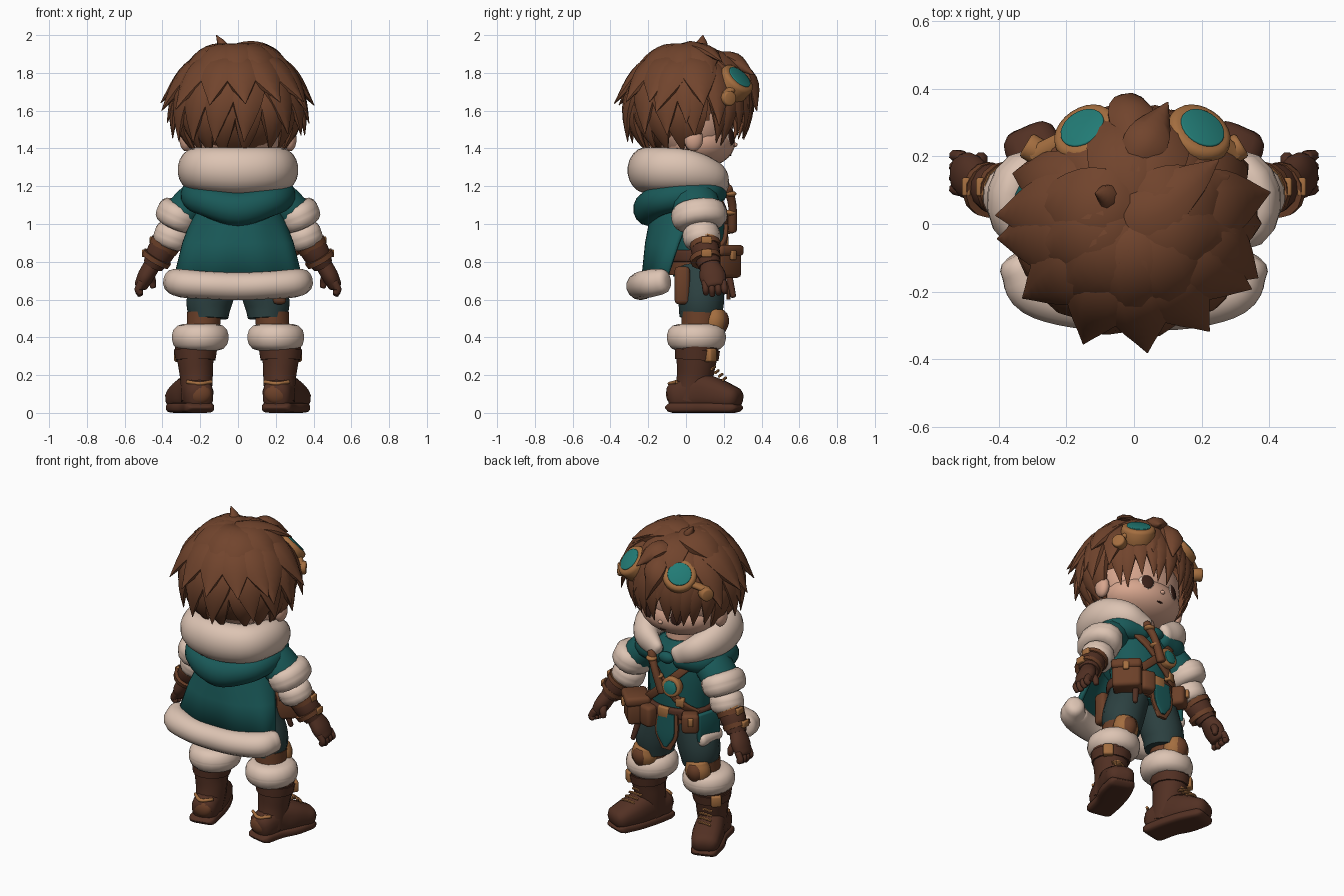
import bpy, bmesh, random
from math import sin, cos, pi, radians
from mathutils import Vector, Matrix, Euler

random.seed(4)
if "Cube" in bpy.data.objects:
    bpy.data.objects.remove(bpy.data.objects["Cube"])


def material(name, *rgb):
    m = bpy.data.materials.new(name)
    m.use_nodes = True
    m.diffuse_color = (*rgb, 1)
    m.node_tree.nodes["Principled BSDF"].inputs["Base Color"].default_value = (*rgb, 1)
    return m


HAIR = material("hair brown", .165, .058, .026)
DARK = material("dark leather", .085, .03, .017)
LEATHER = material("mid leather", .15, .052, .022)
TEAL = material("teal cloth", .01, .1, .098)
LENS = material("lens teal", .016, .2, .18)
FUR = material("cream fur", .72, .55, .45)
SKIN = material("skin", .68, .38, .27)
TAN = material("tan trim", .37, .155, .05)
SHORTS = material("slate cloth", .025, .052, .052)
EYE = material("eye brown", .04, .014, .009)
Y, Z = Vector((0, 1, 0)), Vector((0, 0, 1))


def make(name, bm, mat, mirror=False, thick=0):
    bmesh.ops.recalc_face_normals(bm, faces=bm.faces)
    mesh = bpy.data.meshes.new(name)
    bm.to_mesh(mesh)
    bm.free()
    mesh.materials.append(mat)
    mesh.shade_smooth()
    mesh.set_sharp_from_angle(angle=radians(50))
    ob = bpy.data.objects.new(name, mesh)
    bpy.context.collection.objects.link(ob)
    if thick:
        ob.modifiers.new("thickness", "SOLIDIFY").thickness = thick
    if mirror:
        ob.modifiers.new("mirror", "MIRROR")
    return ob


def spline(pts, n=5):
    # Catmull-Rom through points of the form (x, y, z, width, height)
    v = [Vector(p) for p in pts]
    v = [v[0] * 2 - v[1]] + v + [v[-1] * 2 - v[-2]]
    out = []
    for a, b, c, d in zip(v, v[1:], v[2:], v[3:]):
        for t in (k / n for k in range(n)):
            out.append((b * 2 + (c - a) * t + (a * 2 - b * 5 + c * 4 - d) * t * t
                        + (b * 3 - a - c * 3 + d) * t ** 3) * .5)
    return out + [v[-2]]


def tube(bm, pts, ups, sides=14, q=1, cap=0, closed=False):
    # sweep an ellipse (q=1) or rounded box (small q) along the points
    P = [Vector(p[:3]) for p in pts]
    last, rings = len(P) - 1, []
    for i, p in enumerate(pts):
        a, b = (P[i - 1], P[(i + 1) % len(P)]) if closed else (P[max(i - 1, 0)], P[min(i + 1, last)])
        t = (b - a).normalized()
        s = t.cross(ups[i]).normalized()
        n = s.cross(t)
        ring = [(P[i], s, n, p[3], p[4])]
        if cap and i in (0, last):
            sign = -1 if i == 0 else 1
            for k in (pi / 6, pi / 3, pi / 2):
                less = cap * (1 - cos(k))
                ring.append((P[i] + t * sign * cap * sin(k), s, n, p[3] - less, p[4] - less))
            if i == 0:
                ring.reverse()
        rings += ring
    power = lambda c: abs(c) ** q * (1 if c > 0 else -1)
    angles = [2 * pi * (k + .5) / sides for k in range(sides)]
    loops = [[bm.verts.new(c + s * max(w, .002) * power(cos(a)) + n * max(h, .002) * power(sin(a)))
              for a in angles] for c, s, n, w, h in rings]
    for a, b in zip(loops, loops[1:] + (loops[:1] if closed else [])):
        for k in range(sides):
            j = (k + 1) % sides
            bm.faces.new((a[k], a[j], b[j], b[k]))
    if not closed:
        bm.faces.new(loops[0])
        bm.faces.new(loops[-1])


def sweep(name, pts, mat, up=Z, mirror=False, closed=False, **options):
    bm = bmesh.new()
    path = pts if closed else spline(pts)
    tube(bm, path, [up] * len(path), closed=closed, **options)
    return make(name, bm, mat, mirror)


def both(half):
    return half + [(-p[0], *p[1:]) for p in reversed(half[:-1])]


def hoop(cx, cy, z, rx, ry, w, h):
    return [(cx + rx * cos(a), cy + ry * sin(a), z, w, h) for a in (pi * k / 16 for k in range(32))]


def ball(name, loc, size, mat, mirror=False, rot=(0, 0, 0)):
    bm = bmesh.new()
    m = Matrix.LocRotScale(Vector(loc), Euler([radians(r) for r in rot]), Vector(size))
    bmesh.ops.create_uvsphere(bm, u_segments=24, v_segments=16, radius=1, matrix=m)
    return make(name, bm, mat, mirror)


def box(name, loc, size, mat, mirror=False, yaw=0, bevel=.02):
    bm = bmesh.new()
    bmesh.ops.create_cube(bm, size=1, matrix=Matrix.Diagonal((*size, 1)))
    bmesh.ops.bevel(bm, geom=bm.edges[:], offset=bevel, segments=2, affect="EDGES", profile=.5)
    bm.transform(Matrix.LocRotScale(Vector(loc), Euler((0, 0, radians(yaw))), None))
    return make(name, bm, mat, mirror)


def disc(name, loc, normal, radius, depth, mat, bevel=.01):
    bm = bmesh.new()
    bmesh.ops.create_cone(bm, cap_ends=True, segments=24, radius1=radius, radius2=radius, depth=depth)
    rims = [e for e in bm.edges if abs(e.verts[0].co.z - e.verts[1].co.z) < depth / 2]
    bmesh.ops.bevel(bm, geom=rims, offset=bevel, segments=2, affect="EDGES", profile=.5)
    bm.transform(Matrix.Translation(loc) @ Vector(normal).to_track_quat("Z", "Y").to_matrix().to_4x4())
    return make(name, bm, mat)


# Head and face
ball("head", (0, .03, 1.54), (.265, .22, .23), SKIN)
ball("cheeks", (0, .06, 1.43), (.245, .2, .138), SKIN)
ball("ears", (.275, .04, 1.45), (.035, .05, .065), SKIN, True)
ball("nose", (0, .258, 1.42), (.015, .015, .012), SKIN)
ball("eye_whites", (.1, .23, 1.465), (.046, .012, .05), FUR, True, (8, 0, -27))
ball("irises", (.098, .235, 1.465), (.038, .012, .047), EYE, True, (8, 0, -27))
ball("mouth", (0, .234, 1.365), (.022, .006, .005), EYE)
sweep("neck", [(0, .04, 1.15, .1, .1), (0, .04, 1.35, .09, .09)], SKIN, Y)

# Hair cap, open at the face, with layered pointed locks
CENTRE, SIZE = Vector((0, .02, 1.62)), Vector((.285, .28, .275))
cap = bmesh.new()
bmesh.ops.create_uvsphere(cap, u_segments=32, v_segments=24, radius=1,
                          matrix=Matrix.LocRotScale(CENTRE, None, SIZE))
low = [v for v in cap.verts if v.co.z < 1.4 + max(v.co.y + .1, 0) * .6]
bmesh.ops.delete(cap, geom=low, context="VERTS")
make("hair_cap", cap, HAIR)
hair = bmesh.new()


def lock(azimuth, start, end, width, lift, twist=0):
    pts, ups = [], []
    for t in (k / 9 for k in range(10)):
        a, e = radians(azimuth + twist * t), radians(start + (end - start) * t)
        d = Vector((cos(e) * cos(a), cos(e) * sin(a), sin(e)))
        w = width * sin(pi * (.25 + .75 * t))
        pts.append((*(CENTRE + SIZE * d * (1 + lift * t ** 3 + .07 * sin(pi * t))), w, w * .5))
        ups.append(d)
    tube(hair, pts, ups, sides=8)


def layer(first, last, count, start, end, width, lift, jitter=5):
    for k in range(count):
        r = random.uniform(-1, 1)
        lock(first + (last - first) * k / (count - 1), start, end + r * jitter, width, lift, r * 12)


layer(174, 366, 10, 25, -49, .08, .2)
layer(183, 357, 8, 50, -27, .1, .36)
layer(172, 368, 9, 65, 0, .115, .44)
layer(165, 375, 7, 88, 28, .13, .27)
layer(-4, 30, 2, 60, -14, .09, .36)
layer(150, 184, 2, 60, -14, .09, .36)
layer(48, 132, 7, 70, -31, .075, .2)
layer(72, 108, 3, 85, 0, .1, .22)
layer(12, 45, 3, 50, -37, .065, .18)
layer(135, 168, 3, 50, -37, .065, .18)
crown = [[(-.06, .05, 1.88, .05, .04), (-.08, .08, 1.94, .04, .03), (-.115, .09, 2, .002, .002)],
         [(-.1, .08, 1.87, .05, .03), (.04, .04, 1.92, .09, .045), (.16, .12, 1.91, .06, .03),
          (.25, .19, 1.86, .003, .003)],
         [(-.02, .16, 1.87, .04, .03), (.04, .25, 1.86, .07, .05), (.1, .36, 1.79, .003, .003)],
         [(.0, .24, 1.84, .05, .04), (-.01, .335, 1.76, .07, .045), (.02, .375, 1.6, .003, .003)]]
for path in map(spline, crown):
    tube(hair, path, [Z + Y * .2] * len(path), sides=8)
make("hair_locks", hair, HAIR)

# Goggles pushed up on the hair
for side, x in (("left", -.13), ("right", .18)):
    s = 1 if x > 0 else -1
    c, n = Vector((x, .25, 1.74)), Vector((s * .4, .6, .65)).normalized()
    disc(f"goggle_{side}_frame", c, n, .1, .11, TAN, .02)
    disc(f"goggle_{side}_lens", c + n * .055, n, .07, .012, LENS, .004)
    disc(f"goggle_{side}_knob", (s * .295, .22, 1.665), (s, .6, 0), .04, .06, TAN)
    sweep(f"goggle_{side}_strap", [(x + s * .05, .26, 1.73, .03, .02), (s * .3, .2, 1.68, .03, .02)], TAN)

# Torso, hood and fur collar
sweep("torso", [(0, .06, .72, .18, .13), (0, .06, .85, .19, .14), (0, .05, 1.05, .2, .15),
                (0, .04, 1.18, .18, .14), (0, .04, 1.26, .1, .1)], TEAL, Y, sides=24)
sweep("hood", both([(.08, .17, 1.17, .05, .06), (.2, .12, 1.17, .065, .075), (.235, -.02, 1.15, .07, .075),
                    (.17, -.15, 1.12, .08, .08), (0, -.2, 1.08, .08, .09)]), TEAL, cap=.04)
sweep("fur_collar", both([(.08, .19, 1.2, .04, .06), (.18, .14, 1.25, .075, .085), (.23, .0, 1.285, .09, .11),
                          (.175, -.16, 1.29, .1, .117), (0, -.21, 1.285, .1, .122)]), FUR, sides=20, cap=.035)

# Cape with a fur hem
cape = bmesh.new()
rows = [(1.2, .18, -.16, .04), (1.05, .24, -.19, .02), (.9, .295, -.22, -.04), (.7, .345, -.24, -.11)]
grid = [[cape.verts.new((rx * sin(a), front + (back - front) * cos(a) + .01 * cos(a * 8) * (1.2 - z), z))
         for a in (pi * (k / 32 - .5) for k in range(33))] for z, rx, back, front in rows]
for a, b in zip(grid, grid[1:]):
    for k in range(32):
        cape.faces.new((a[k], a[k + 1], b[k + 1], b[k]))
make("cape", cape, TEAL, thick=.025)
sweep("cape_fur_hem", both([(.34, -.13, .695, .06, .068), (.29, -.195, .685, .08, .075),
                            (.15, -.235, .675, .078, .073), (0, -.24, .67, .075, .073)]), FUR, cap=.04)

# Arms
sweep("sleeves", [(.14, .04, 1.17, .09, .1), (.23, .05, 1.12, .1, .125), (.315, .065, 1.03, .1, .125)], TEAL, Y, True)
sweep("upper_fur_cuffs", [(.31, .068, 1.06, .12, .148), (.323, .072, 1.03, .12, .148)], FUR, Y, True, cap=.05)
sweep("lower_fur_cuffs", [(.342, .08, .95, .1, .1), (.353, .085, .92, .1, .1)], FUR, Y, True, cap=.045)
sweep("bracers", [(.36, .09, .93, .07, .075), (.41, .105, .85, .075, .075), (.45, .125, .78, .055, .06)],
      DARK, Y, True)
for k, (x, z) in enumerate(((.39, .885), (.432, .815))):
    sweep(f"bracer_straps_{k}", [(x - .007, .1, z + .012, .083, .083), (x + .007, .105, z - .012, .08, .08)],
          LEATHER, Y, True)
    box(f"bracer_buckles_{k}", (x + .065, .11, z + .03), (.025, .055, .04), TAN, True, bevel=.006)
sweep("bracer_trims", [(.374, .098, .91, .08, .08), (.378, .098, .903, .08, .08)], TAN, Y, True)
sweep("gloves", [(.45, .125, .79, .045, .05), (.485, .14, .73, .045, .07), (.51, .15, .68, .038, .062)],
      DARK, Y, True, cap=.02)
for k in range(4):
    y = .1 + .033 * k
    sweep(f"fingers_{k}", [(.51, y, .69, .022, .019), (.528, y + .004, .655, .021, .018),
                           (.518, y + .006, .627 + .008 * abs(k - 1), .018, .016)], DARK, Y, True, sides=8, cap=.01)
sweep("thumbs", [(.47, .16, .74, .025, .025), (.455, .19, .7, .022, .022), (.45, .195, .67, .017, .017)],
      DARK, Y, True, sides=8, cap=.01)

# Legs and boots
sweep("shorts", [(.155, .075, .5, .105, .11), (.15, .08, .6, .125, .122), (.1, .07, .76, .12, .13)], SHORTS, Y, True)
sweep("knees", [(.185, .07, .42, .09, .095), (.18, .075, .53, .092, .1)], LEATHER, Y, True)
sweep("knee_pads", [(.19, .14, .435, .075, .06), (.19, .15, .485, .08, .068), (.185, .15, .53, .07, .06)],
      TAN, Y, True, cap=.012)
sweep("knee_pad_plates", [(.193, .158, .45, .052, .055), (.193, .168, .485, .058, .06), (.19, .165, .515, .05, .055)],
      LEATHER, Y, True, cap=.012)
sweep("leg_fur_cuffs", [(.2, .055, .39, .152, .158), (.2, .055, .41, .152, .158)], FUR, Y, True, sides=20, cap=.06)
sweep("boot_shafts", [(.22, .02, .06, .08, .09), (.22, .045, .18, .088, .095), (.225, .055, .27, .097, .105),
                      (.225, .06, .35, .112, .115)], DARK, Y, True)
sweep("boot_straps", [(.225, .057, .28, .108, .115), (.225, .06, .335, .117, .12)], DARK, Y, True)
sweep("boot_feet", [(.205, -.045, .09, .077, .08), (.23, .06, .11, .082, .1), (.265, .15, .1, .09, .088),
                    (.305, .24, .08, .084, .063)], DARK, Z, True, q=.75, cap=.05)
sweep("boot_soles", [(.205, -.065, .028, .08, .028), (.23, .05, .028, .083, .028), (.27, .15, .028, .092, .028),
                     (.305, .25, .028, .08, .028)], DARK, Z, True, q=.5, cap=.04, sides=16)
sweep("boot_heel_trims", [(.14, -.05, .165, .008, .01), (.205, -.085, .155, .012, .01),
                          (.27, -.05, .165, .008, .01)], TAN, Z, True)
ball("boot_heel_patches", (.205, -.07, .1), (.065, .036, .055), LEATHER, True)
for k in range(4):
    x, y, z = .24 + .011 * k, .135 + .02 * k, .245 - .019 * k
    sweep(f"boot_laces_{k}", [(x - .045, y, z - .014, .008, .008), (x, y + .016, z - .002, .008, .008),
                              (x + .04, y, z - .014, .008, .008)], TAN, Z, True, sides=6)
box("boot_buckles", (.3, .125, .305), (.06, .06, .07), TAN, True, -40, .01)

# Waist wrap, belt, pouches and tabard
sweep("waist_wrap", [(0, .06, .73, .21, .15), (0, .06, .84, .198, .15)], LEATHER, Y, sides=24)
sweep("belt", hoop(0, .06, .83, .2, .155, .018, .032), DARK, closed=True, q=.5)
box("belt_buckle", (0, .222, .83), (.075, .03, .07), TAN, bevel=.008)
box("right_hip_pouch", (.21, .19, .8), (.17, .14, .17), LEATHER, yaw=-45)
box("right_pouch_flap", (.217, .197, .86), (.18, .15, .06), LEATHER, yaw=-45)
box("right_pouch_clasp", (.27, .25, .835), (.035, .02, .05), TAN, yaw=-45, bevel=.006)
box("right_hanging_pouch", (.22, -.02, .675), (.07, .08, .2), LEATHER)
box("right_small_pouch", (.1, .235, .79), (.09, .08, .13), LEATHER, yaw=-15)
box("left_hip_pouch", (-.17, .2, .8), (.1, .09, .12), LEATHER, yaw=35)
box("left_pouch_clasp", (-.2, .24, .82), (.03, .025, .05), TAN, yaw=35, bevel=.006)
box("left_coat_flap", (-.23, .1, .76), (.03, .16, .18), TEAL, yaw=-15, bevel=.01)
sweep("left_flap_fur", [(-.235, .02, .68, .035, .04), (-.22, .15, .68, .035, .04)], FUR, cap=.025)
sweep("scabbard", [(.17, .22, .76, .02, .02), (.2, .25, .62, .015, .015)], DARK, Y, cap=.01)
for name, grow, y, mat in (("tabard_trim", .02, .215, LEATHER), ("tabard", 0, .225, TEAL)):
    sweep(name, [(-.02, y, .83, .055 + grow, .01), (-.02, y + .01, .7, .06 + grow, .01),
                 (-.02, y + .01, .62 - grow, .012 + grow, .01)], mat, Y, q=.4)

# Chest harness
for s, name in ((1, "harness_right"), (-1, "harness_left")):
    sweep(name, [(s * .17, .15, 1.17, .024, .01), (s * .08, .2, 1.08, .024, .012), (0, .212, 1, .024, .012),
                 (-s * .11, .2, .9, .024, .012), (-s * .18, .14, .84, .024, .01)], LEATHER, Y, q=.5)
sweep("dagger_handle", [(.09, .22, 1.19, .026, .026), (.05, .245, 1.1, .022, .022), (.0, .245, .97, .028, .025)],
      LEATHER, Y, cap=.012)
for k, z in enumerate((1.16, 1.06)):
    ball(f"dagger_band_{k}", (.08 - .045 * k, .235, z), (.033, .032, .016), TAN)
disc("chest_dial", (-.06, .225, 1.01), (-.1, 1, .1), .062, .05, TAN)
disc("chest_dial_glass", (-.063, .25, 1.012), (-.1, 1, .1), .042, .01, LENS, .003)
box("harness_buckle", (-.1, .2, .91), (.05, .04, .05), TAN, yaw=20, bevel=.006)
ball("collar_knot", (0, .2, 1.17), (.05, .03, .035), TEAL)
